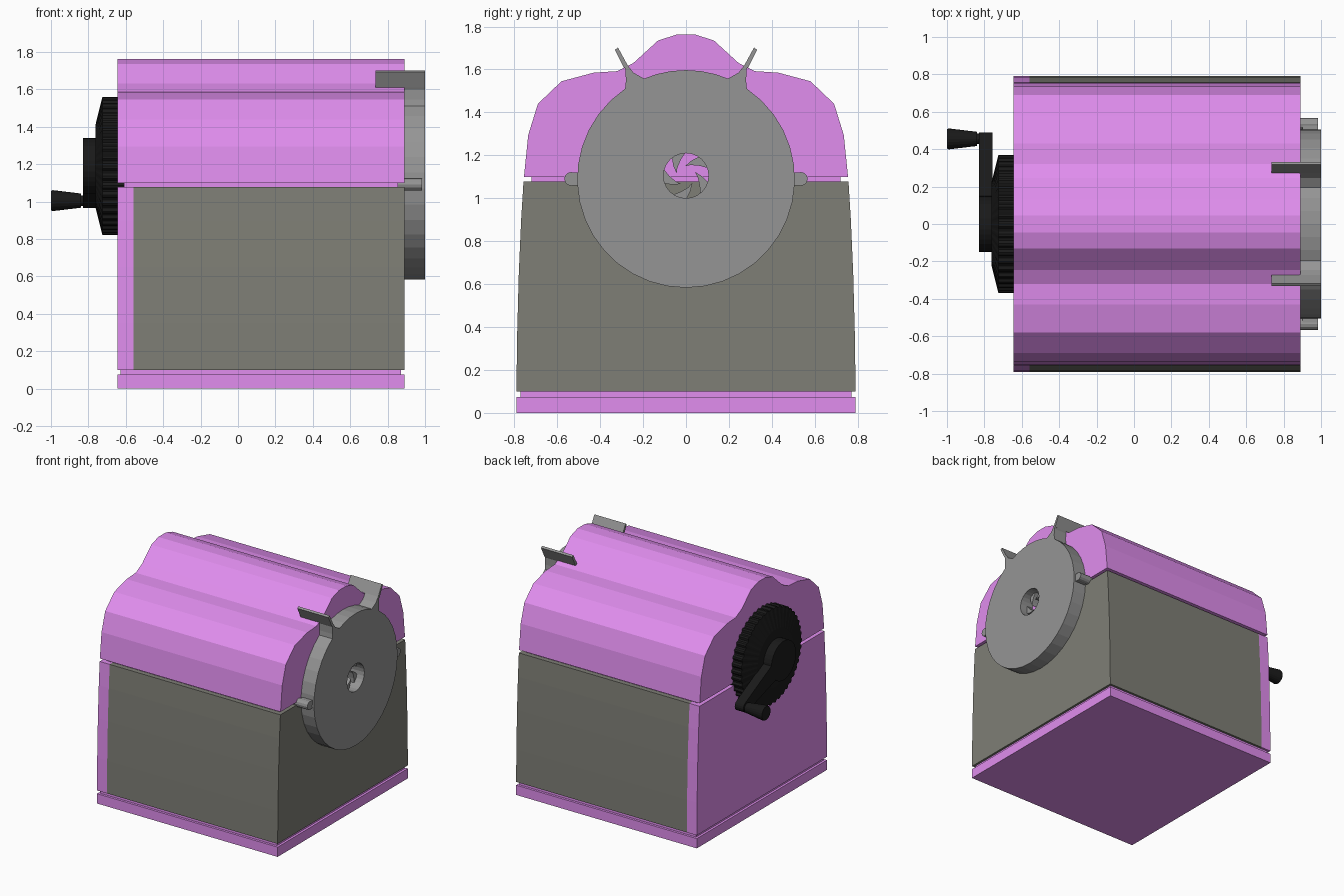
import bpy, bmesh
from math import sin, cos, pi, radians

if "Cube" in bpy.data.objects:
    bpy.data.objects.remove(bpy.data.objects["Cube"])


def material(name, r, g, b):
    m = bpy.data.materials.new(name)
    m.diffuse_color = (r, g, b, 1)
    m.use_nodes = True
    m.node_tree.nodes["Principled BSDF"].inputs["Base Color"].default_value = m.diffuse_color
    return m


PINK = material("pink", 0.75, 0.27, 0.86)
SLATE = material("warm_grey", 0.21, 0.21, 0.18)
METAL = material("metal_grey", 0.3, 0.3, 0.3)
BLACK = material("black", 0.01, 0.01, 0.01)


def loft(name, rings, mat):
    """Skin a list of (x, [(y, z), ...]) sections and cap both ends."""
    bm = bmesh.new()
    loops = [[bm.verts.new((x, y, z)) for y, z in pts] for x, pts in rings]
    n = len(loops[0])
    for a, b in zip(loops, loops[1:]):
        for i in range(n):
            bm.faces.new((a[i], a[(i + 1) % n], b[(i + 1) % n], b[i]))
    bm.faces.new(loops[0])
    bm.faces.new(loops[-1])
    bmesh.ops.recalc_face_normals(bm, faces=bm.faces)
    me = bpy.data.meshes.new(name)
    bm.to_mesh(me)
    bm.free()
    me.materials.append(mat)
    ob = bpy.data.objects.new(name, me)
    bpy.context.collection.objects.link(ob)
    return ob


def prism(name, pts, x0, x1, mat):
    return loft(name, [(x0, pts), (x1, pts)], mat)


def mirrored(half):
    """Complete a right-hand (y >= 0) outline with its left-hand mirror."""
    return half + [(-y, z) for y, z in reversed(half) if y > 0]


def arc(cy, cz, r, a0, a1, n):
    return [(cy + r * cos(radians(a0 + (a1 - a0) * i / n)),
             cz + r * sin(radians(a0 + (a1 - a0) * i / n))) for i in range(n + 1)]


def circle(cy, cz, r, n):
    return arc(cy, cz, r, 0, 360, n)[:-1]


# Base plate and recessed seams
X0, X1 = -0.645, 0.89
prism("base_plate", mirrored([(0.79, 0), (0.79, 0.075)]), X0, X1, PINK)
prism("base_seam", mirrored([(0.772, 0.075), (0.772, 0.1)]), X0 + 0.018, X1 - 0.018, PINK)
prism("middle_seam", mirrored([(0.72, 1.07), (0.72, 1.105)]), X0 + 0.035, X1 - 0.035, PINK)

# Lower body: pink end slab and grey shavings drawer
lower = mirrored([(0.79, 0.1), (0.787, 0.35), (0.779, 0.65), (0.768, 0.9), (0.757, 1.078)])
prism("body_end", lower, X0, -0.56, PINK)
prism("shavings_drawer", lower, -0.56, X1, SLATE)

# Wavy upper housing
prism("upper_housing", mirrored([
    (0.755, 1.1), (0.735, 1.295), (0.69, 1.44), (0.58, 1.545), (0.43, 1.585),
    (0.32, 1.592), (0.245, 1.63), (0.13, 1.735), (0.045, 1.762)]), X0, X1, PINK)

# Front face plate with two grip necks, and its pencil hole
half = (arc(0, 1.09, 0.507, -90, 56, 15)
        + [(0.28, 1.545), (0.282, 1.6), (0.298, 1.628), (0.278, 1.628), (0.245, 1.585), (0.195, 1.557)]
        + arc(0, 1.09, 0.507, 74, 90, 2))
half = [(max(y, 0), z) for y, z in half]
half[0], half[-1] = (0, 0.583), (0, 1.597)
outline = half + [(-y, z) for y, z in reversed(half[1:-1])]
plate = prism("face_plate", outline, 0.885, 1.0, METAL)
cutter = prism("hole_cutter", circle(0, 1.105, 0.105, 24), 0.8, 1.1, METAL)
cutter.hide_render = True
cutter.hide_viewport = True
hole = plate.modifiers.new("pencil_hole", 'BOOLEAN')
hole.operation, hole.object, hole.solver = 'DIFFERENCE', cutter, 'EXACT'

# Finger grips and side pins
for side, s in (("right", 1), ("left", -1)):
    prism("finger_grip_" + side, [(s * y, z) for y, z in
          [(0.272, 1.62), (0.29, 1.61), (0.331, 1.692), (0.317, 1.702)]], 0.735, 1.0, METAL)
    prism("side_pin_" + side, circle(s * 0.535, 1.09, 0.032, 12), 0.85, 0.985, METAL)
    prism("pin_web_" + side, [(s * y, z) for y, z in
          [(0.48, 1.06), (0.54, 1.06), (0.54, 1.12), (0.48, 1.12)]], 0.9, 0.985, METAL)

# Spiral cutter blades seen inside the pencil hole
for k in range(5):
    a = 72 * k + 20
    blade = ([(0.106 * cos(radians(a + t)), 1.105 + 0.106 * sin(radians(a + t))) for t in (0, 18, 36)]
             + [(r * cos(radians(a + t)), 1.105 + r * sin(radians(a + t)))
                for r, t in ((0.075, 50), (0.045, 75), (0.055, 45), (0.08, 15))])
    prism("cutter_blade_%d" % (k + 1), blade, 0.88, 0.94, METAL)

# Ridged winding wheel
CZ, TEETH = 1.19, 44


def ridged(r, depth):
    return [((r - depth * (i % 4 > 1)) * cos(2 * pi * i / (TEETH * 4)),
             CZ + (r - depth * (i % 4 > 1)) * sin(2 * pi * i / (TEETH * 4))) for i in range(TEETH * 4)]


loft("winding_wheel", [(-0.61, ridged(0.37, 0.012)), (-0.725, ridged(0.37, 0.012)),
                       (-0.762, ridged(0.22, 0))], BLACK)

# Crank: round hub, tapering arm and handle
HY, HZ = 0.45, 1.005
prism("crank_hub", circle(0, CZ, 0.15, 32), -0.83, -0.755, BLACK)
tilt = -22.3
prism("crank_arm", arc(0, CZ, 0.08, tilt + 90, tilt + 270, 8)
      + arc(HY, HZ, 0.04, tilt - 90, tilt + 90, 8), -0.83, -0.757, BLACK)
loft("crank_handle", [(x, circle(HY + 0.005, HZ, r, 20)) for x, r in
     ((-0.82, 0.028), (-0.84, 0.028), (-0.84, 0.038), (-0.99, 0.056), (-1.0, 0.052))], BLACK)
